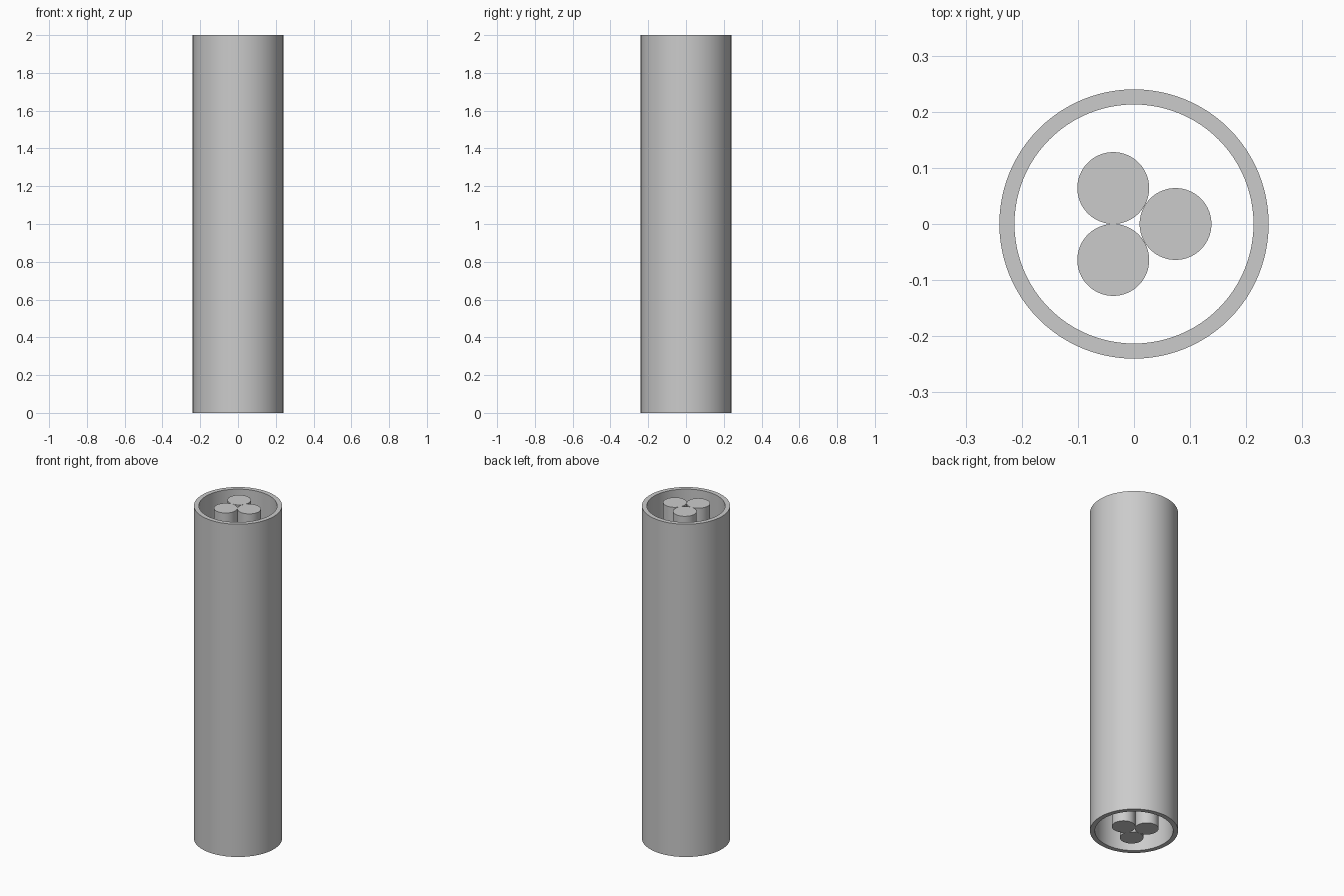
import bpy
import bmesh
from math import cos, sin, tau, radians

cube = bpy.data.objects.get("Cube")
if cube:
    bpy.data.objects.remove(cube, do_unlink=True)

LENGTH = 2.0
OUTER_RADIUS = 0.24
INNER_RADIUS = 0.213
ROD_RADIUS = 0.064
ROD_OFFSET = 0.074
SIDES = 96

grey = bpy.data.materials.new("plain grey")
grey.use_nodes = True
colour = (0.6, 0.6, 0.6, 1)
grey.diffuse_color = colour
grey.node_tree.nodes["Principled BSDF"].inputs["Base Color"].default_value = colour


def ring(bm, radius, z):
    return [bm.verts.new((radius * cos(tau * i / SIDES), radius * sin(tau * i / SIDES), z))
            for i in range(SIDES)]


def bridge(bm, a, b):
    for i in range(SIDES):
        j = (i + 1) % SIDES
        bm.faces.new((a[i], a[j], b[j], b[i]))


def finish(bm, name, location=(0, 0, 0)):
    bmesh.ops.recalc_face_normals(bm, faces=bm.faces)
    mesh = bpy.data.meshes.new(name)
    bm.to_mesh(mesh)
    bm.free()
    mesh.materials.append(grey)
    obj = bpy.data.objects.new(name, mesh)
    obj.location = location
    bpy.context.collection.objects.link(obj)
    bpy.ops.object.select_all(action="DESELECT")
    obj.select_set(True)
    bpy.context.view_layer.objects.active = obj
    bpy.ops.object.shade_smooth_by_angle(angle=radians(30))


# Open tube: outer wall, top rim, inner wall, bottom rim
bm = bmesh.new()
loops = [ring(bm, OUTER_RADIUS, 0), ring(bm, OUTER_RADIUS, LENGTH),
         ring(bm, INNER_RADIUS, LENGTH), ring(bm, INNER_RADIUS, 0)]
for k, loop in enumerate(loops):
    bridge(bm, loop, loops[(k + 1) % len(loops)])
finish(bm, "outer_tube")

# Three touching full-length rods around the axis
for k in range(3):
    bm = bmesh.new()
    bottom, top = ring(bm, ROD_RADIUS, 0), ring(bm, ROD_RADIUS, LENGTH)
    bridge(bm, bottom, top)
    bm.faces.new(bottom)
    bm.faces.new(top)
    angle = tau * k / 3
    finish(bm, f"inner_rod_{k + 1}", (ROD_OFFSET * cos(angle), ROD_OFFSET * sin(angle), 0))
